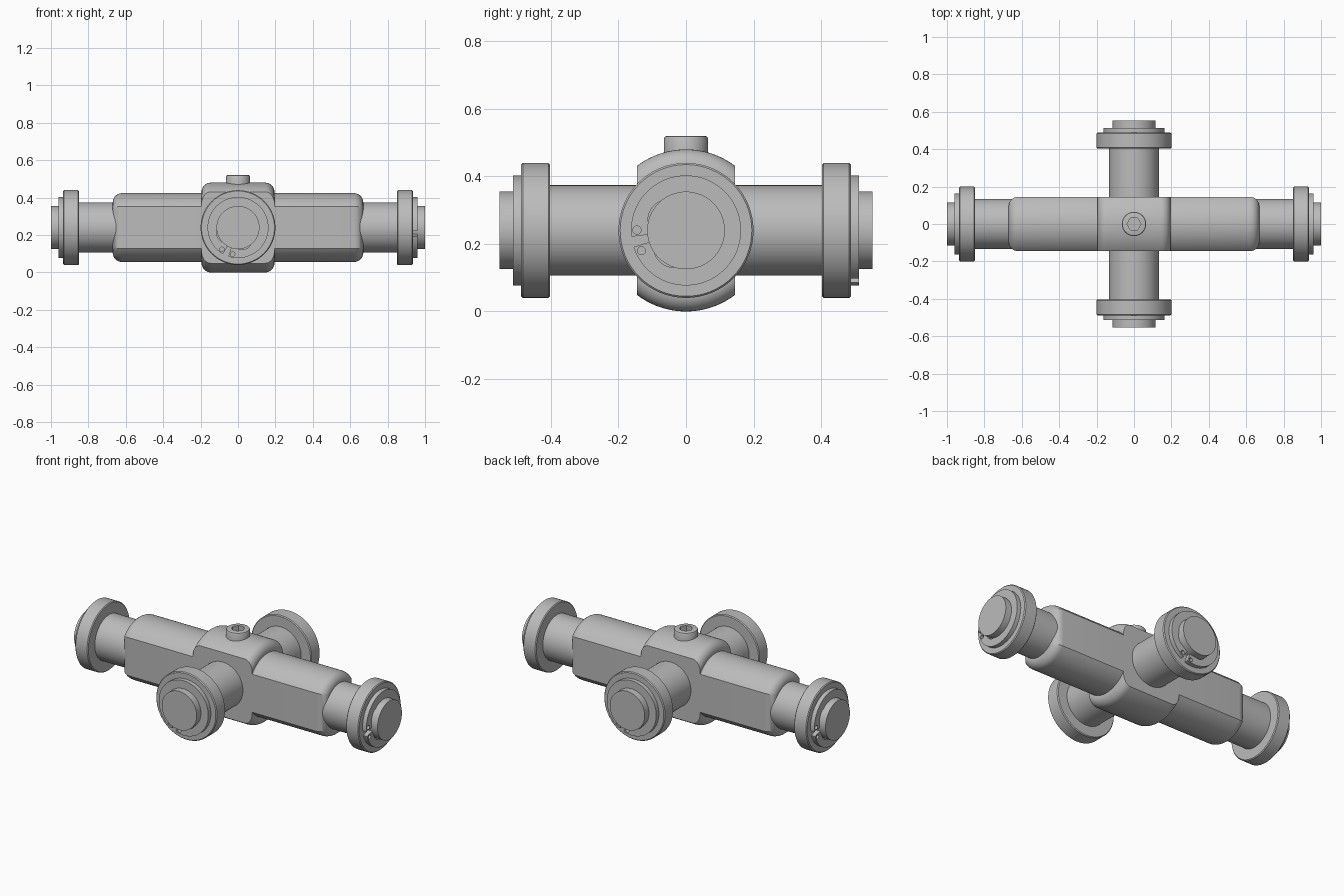
import bpy, bmesh
from math import sin, cos, asin, pi, radians, sqrt
from mathutils import Matrix, Vector

cube = bpy.data.objects.get("Cube")
if cube:
    bpy.data.objects.remove(cube)

steel = bpy.data.materials.new("grey_steel")
steel.use_nodes = True
GREY = (0.5, 0.5, 0.5, 1)
steel.diffuse_color = GREY
steel.node_tree.nodes["Principled BSDF"].inputs["Base Color"].default_value = GREY

AXIS_Z = 0.24      # height of both shaft axes
FLAT = 0.145       # half width of the body flats


def loft(name, rings, matrix=Matrix()):
    """Skin equal rings of points and cap both ends."""
    bm = bmesh.new()
    rows = [[bm.verts.new(p) for p in ring] for ring in rings]
    n = len(rows[0])
    for a, b in zip(rows, rows[1:]):
        for i in range(n):
            j = (i + 1) % n
            bm.faces.new((a[i], a[j], b[j], b[i]))
    bm.faces.new(rows[0])
    bm.faces.new(rows[-1])
    bmesh.ops.recalc_face_normals(bm, faces=bm.faces)
    mesh = bpy.data.meshes.new(name)
    bm.to_mesh(mesh)
    bm.free()
    mesh.materials.append(steel)
    obj = bpy.data.objects.new(name, mesh)
    bpy.context.collection.objects.link(obj)
    obj.matrix_world = matrix
    return obj


def lathe(name, profile, matrix=Matrix(), sides=64):
    """Round part about local z from (radius, height) pairs."""
    return loft(name, [[(r * cos(2 * pi * i / sides), r * sin(2 * pi * i / sides), z)
                        for i in range(sides)] for r, z in profile], matrix)


def activate(obj):
    bpy.ops.object.select_all(action='DESELECT')
    obj.select_set(True)
    bpy.context.view_layer.objects.active = obj


def cut(obj, cutter):
    activate(obj)
    mod = obj.modifiers.new("cut", 'BOOLEAN')
    mod.operation, mod.solver, mod.object = 'DIFFERENCE', 'EXACT', cutter
    cutter.hide_render = True
    bpy.context.view_layer.update()
    bpy.ops.object.modifier_apply(modifier=mod.name)
    bpy.data.objects.remove(cutter)


def smooth(obj):
    activate(obj)
    bpy.ops.object.shade_smooth_by_angle(angle=radians(30))


def body_ring(x, r, h, n=24):
    """Disc of radius r with its front and back cut off flat at h."""
    a = asin(h / r)
    ring = []
    for side in (0, pi):
        for i in range(n + 1):
            t = side - a + 2 * a * i / n
            ring.append((x, r * sin(t), AXIS_Z + r * cos(t)))
    return ring


# Body: drum hub in the middle, slimmer arms with rounded ends
ARM_R, HUB_R, FILLET, STEPS = 0.184, 0.24, 0.05, 8
half = []
for i in range(STEPS + 1):
    t = pi / 2 * i / STEPS
    d = FILLET * (1 - sin(t))
    half.append((0.67 - FILLET * (1 - cos(t)), ARM_R - d, FLAT - d))
half.append((0.195, ARM_R, FLAT))
for i in range(STEPS + 1):
    t = pi / 2 * i / STEPS
    half.append((0.195 - FILLET * (1 - cos(t)), HUB_R - FILLET * (1 - sin(t)), FLAT))
stations = half + [(-x, r, h) for x, r, h in reversed(half)]
smooth(loft("body", [body_ring(*s) for s in stations]))

# Cap screw with hexagonal socket
screw = lathe("cap_screw", [(0.065, 0.46), (0.065, 0.512), (0.062, 0.518), (0.057, 0.52)])
cut(screw, lathe("socket_cutter", [(0.037, 0.488), (0.037, 0.56)], sides=6))
smooth(screw)


# Snap ring, lying in the local xy plane with its gap at angle zero
def snap_ring(name, matrix):
    rings = []
    gap, count = 5.5, 96
    for i in range(count + 1):
        u = gap + (360 - 2 * gap) * i / count
        s = min(u, 360 - u)
        inner = 0.113
        if 20 < s < 65:
            inner += 0.008 * sin(pi * (s - 20) / 45)
        c = Vector((cos(radians(u)), sin(radians(u)), 0))
        rings.append([c * r + Vector((0, 0, z)) for r, z in
                      ((inner, -0.067), (0.163, -0.067), (0.163, -0.04), (inner, -0.04))])
    ring = loft(name, rings)
    for a in (-12.5, 12.5):
        spot = Matrix.Rotation(radians(a), 4, 'Z') @ Matrix.Translation((0.145, 0, 0))
        cut(ring, lathe("hole_cutter", [(0.012, -0.1), (0.012, 0)], spot, 20))
    ring.matrix_world = matrix
    smooth(ring)


# Local x, y, z become world y, z, x for an end facing +x
TO_X = Matrix(((0, 0, 1, 0), (1, 0, 0, 0), (0, 1, 0, 0), (0, 0, 0, 1)))
ROLLER = [(0.12, -0.15), (0.195, -0.15), (0.2, -0.145),
          (0.2, -0.07), (0.195, -0.065), (0.11, -0.065)]


def frame(quarter):
    return (Matrix.Translation((0, 0, AXIS_Z))
            @ Matrix.Rotation(quarter * pi / 2, 4, 'Z') @ TO_X)


# Two crossing shafts with a roller and a snap ring at every end
for quarter, label, reach, gap_angle in ((0, "long", 1.0, 192), (-1, "cross", 0.553, 246)):
    side = [(0.115, reach), (0.115, reach - 0.1), (0.134, reach - 0.1)]
    smooth(lathe(label + "_shaft", side + [(r, -z) for r, z in reversed(side)], frame(quarter)))
    for turn, end in ((0, "a"), (2, "b")):
        tip = frame(quarter + turn) @ Matrix.Translation((0, 0, reach))
        smooth(lathe(f"{label}_roller_{end}", ROLLER, tip))
        snap_ring(f"{label}_snap_ring_{end}", tip @ Matrix.Rotation(radians(gap_angle), 4, 'Z'))
